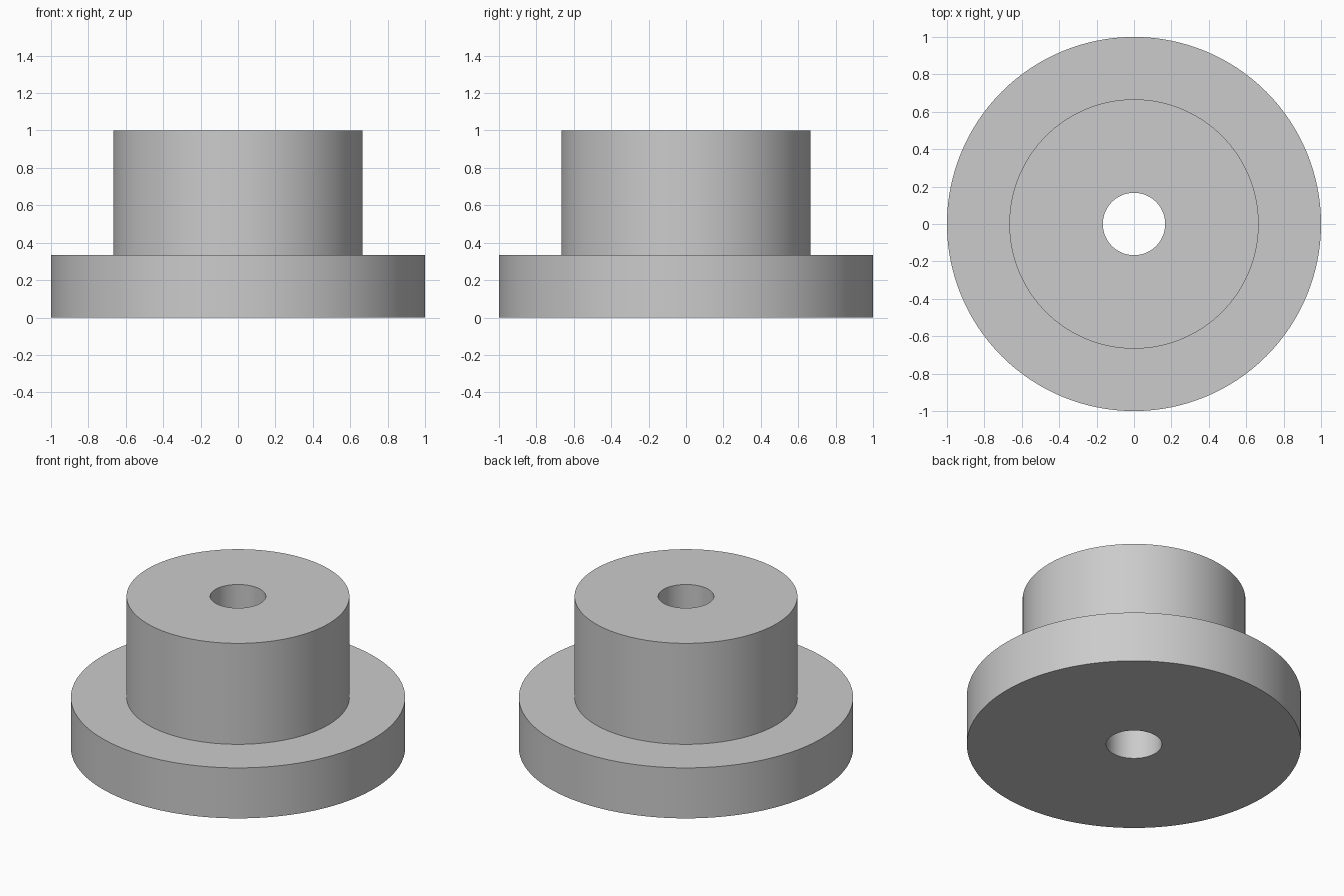
import bpy
import bmesh
from math import radians, tau

SEGMENTS = 128
BORE_R, HUB_R, FLANGE_R = 1 / 6, 2 / 3, 1.0
FLANGE_TOP, HUB_TOP = 1 / 3, 1.0

default_cube = bpy.data.objects.get("Cube")
if default_cube:
    bpy.data.objects.remove(default_cube, do_unlink=True)

# Plain grey
grey = bpy.data.materials.new("light grey")
grey.use_nodes = True
colour = (0.6, 0.6, 0.6, 1)
grey.diffuse_color = colour
grey.node_tree.nodes["Principled BSDF"].inputs["Base Color"].default_value = colour


def lathe(name, profile, material):
    """Revolve a closed (radius, height) profile around the z axis."""
    bm = bmesh.new()
    verts = [bm.verts.new((r, 0, z)) for r, z in profile]
    edges = [bm.edges.new((a, b)) for a, b in zip(verts, verts[1:] + verts[:1])]
    bmesh.ops.spin(bm, geom=verts + edges, cent=(0, 0, 0), axis=(0, 0, 1),
                   angle=tau, steps=SEGMENTS, use_merge=True)
    bmesh.ops.remove_doubles(bm, verts=bm.verts, dist=1e-5)
    bmesh.ops.recalc_face_normals(bm, faces=bm.faces)
    mesh = bpy.data.meshes.new(name)
    bm.to_mesh(mesh)
    bm.free()
    mesh.materials.append(material)
    obj = bpy.data.objects.new(name, mesh)
    bpy.context.collection.objects.link(obj)
    return obj


# Wide flange and narrower hub with a bore right through both
bushing = lathe("flanged_bushing", [
    (BORE_R, 0), (FLANGE_R, 0), (FLANGE_R, FLANGE_TOP),
    (HUB_R, FLANGE_TOP), (HUB_R, HUB_TOP), (BORE_R, HUB_TOP),
], grey)

# Smooth walls, crisp rims
bpy.ops.object.select_all(action="DESELECT")
bushing.select_set(True)
bpy.context.view_layer.objects.active = bushing
bpy.ops.object.shade_smooth_by_angle(angle=radians(30))
